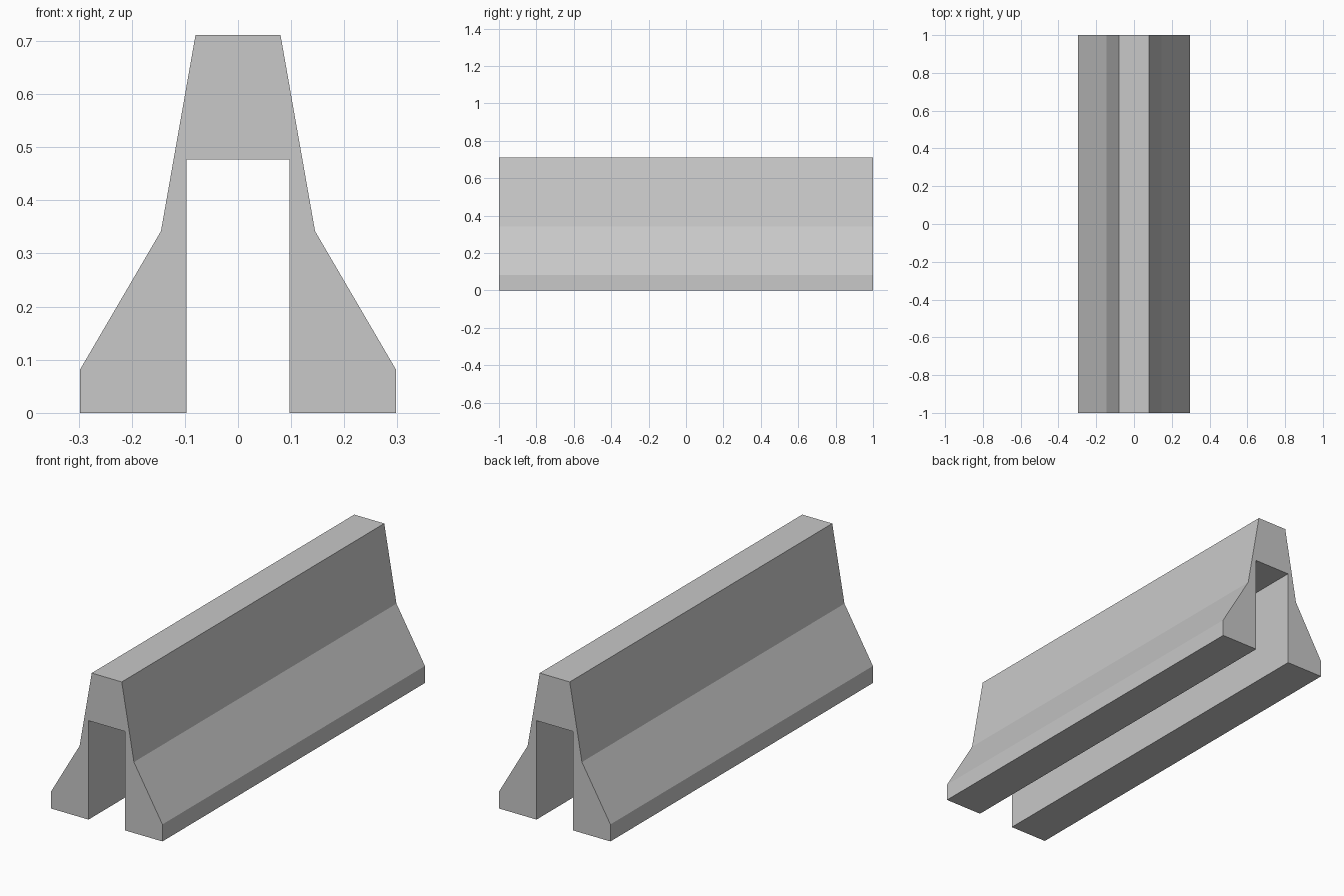
import bpy
import bmesh

cube = bpy.data.objects.get("Cube")
if cube:
    bpy.data.objects.remove(cube, do_unlink=True)

# Concrete material
GREY = (0.58, 0.58, 0.58, 1.0)
concrete = bpy.data.materials.new("concrete_grey")
concrete.use_nodes = True
concrete.diffuse_color = GREY
bsdf = concrete.node_tree.nodes["Principled BSDF"]
bsdf.inputs["Base Color"].default_value = GREY
bsdf.inputs["Roughness"].default_value = 0.9

LENGTH = 2.0

# Half of the barrier section: inner channel, foot, sloped skirt, steep wall, top
half = [(0.097, 0.477), (0.097, 0), (0.297, 0),
        (0.297, 0.082), (0.145, 0.342), (0.08, 0.711)]
section = half + [(-x, z) for x, z in reversed(half)]

# Extrude the section along the barrier's length
bm = bmesh.new()
face = bm.faces.new([bm.verts.new((x, -LENGTH / 2, z)) for x, z in section])
extruded = bmesh.ops.extrude_face_region(bm, geom=[face], use_keep_orig=True)
moved = [g for g in extruded["geom"] if isinstance(g, bmesh.types.BMVert)]
bmesh.ops.translate(bm, verts=moved, vec=(0, LENGTH, 0))
bmesh.ops.recalc_face_normals(bm, faces=bm.faces)

mesh = bpy.data.meshes.new("road_barrier")
bm.to_mesh(mesh)
bm.free()
mesh.materials.append(concrete)
barrier = bpy.data.objects.new("road_barrier", mesh)
bpy.context.collection.objects.link(barrier)
